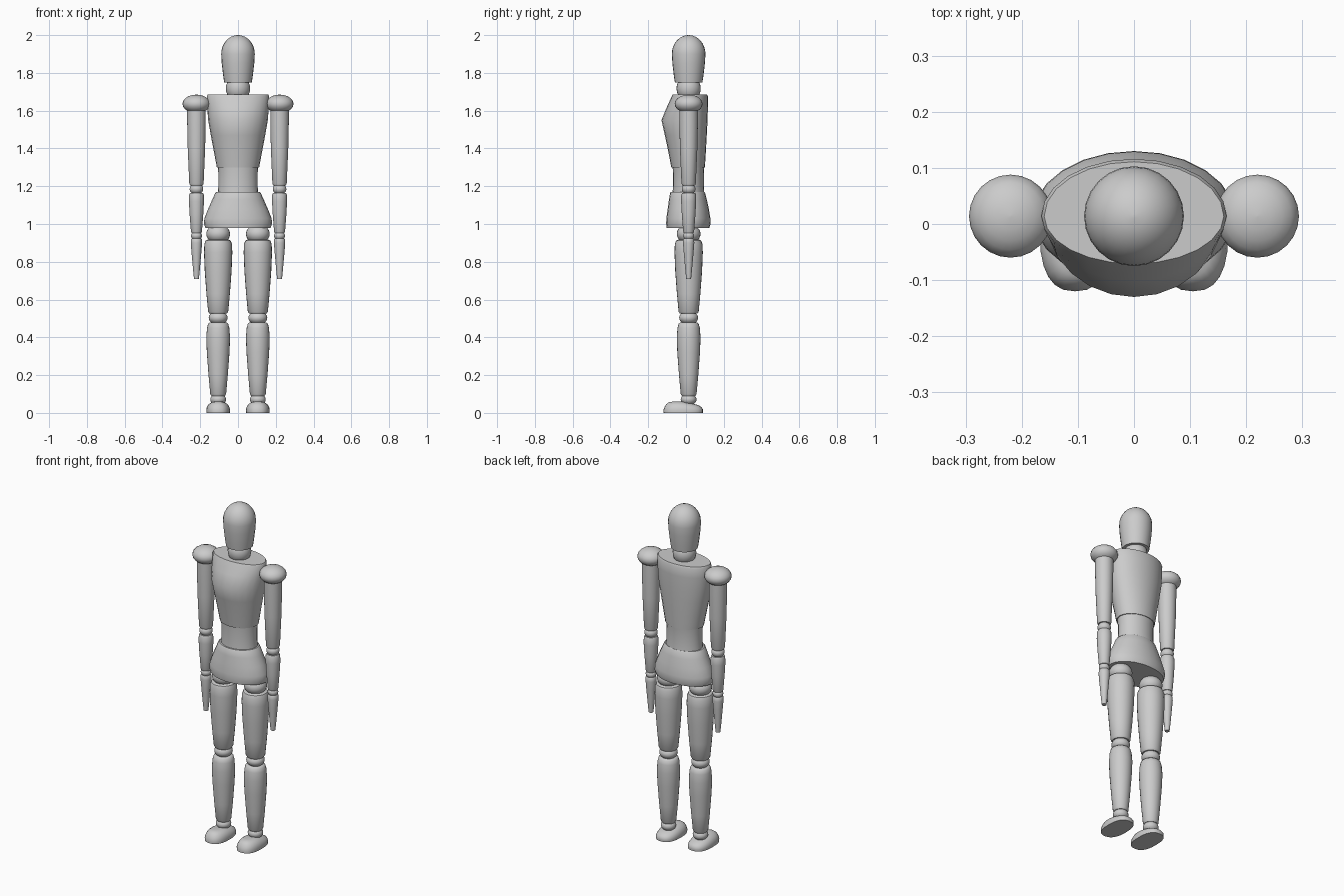
import bpy, bmesh, math

cube = bpy.data.objects.get("Cube")
if cube:
    bpy.data.objects.remove(cube, do_unlink=True)

wood = bpy.data.materials.new("plain_grey")
wood.use_nodes = True
wood.diffuse_color = (0.6, 0.6, 0.6, 1)
wood.node_tree.nodes["Principled BSDF"].inputs["Base Color"].default_value = (0.6, 0.6, 0.6, 1)

SIDES = 24
AXIS_Y = 0.014


def loft(name, rings, x=0, y=AXIS_Y, power=1.0):
    """Stack capped rings given as (z, half width, front depth, back depth)."""
    bm = bmesh.new()
    loops = []
    for z, rx, front, back in rings:
        loop = []
        for i in range(SIDES):
            a = math.tau * i / SIDES
            c, s = math.cos(a), math.sin(a)
            px = math.copysign(abs(c) ** power, c) * rx
            py = math.copysign(abs(s) ** power, s) * (back if s > 0 else front)
            loop.append(bm.verts.new((x + px, y + py, z)))
        loops.append(loop)
    for low, high in zip(loops, loops[1:]):
        for i in range(SIDES):
            j = (i + 1) % SIDES
            bm.faces.new((low[i], low[j], high[j], high[i]))
    bm.faces.new(loops[0][::-1])
    bm.faces.new(loops[-1])
    bmesh.ops.recalc_face_normals(bm, faces=bm.faces)
    mesh = bpy.data.meshes.new(name)
    bm.to_mesh(mesh)
    bm.free()
    obj = bpy.data.objects.new(name, mesh)
    bpy.context.collection.objects.link(obj)
    mesh.materials.append(wood)
    bpy.ops.object.select_all(action="DESELECT")
    obj.select_set(True)
    bpy.context.view_layer.objects.active = obj
    bpy.ops.object.shade_smooth_by_angle(angle=math.radians(38))
    return obj


def turned(name, profile, x=0):
    """Round part from (z, radius) pairs."""
    return loft(name, [(z, r, r, r) for z, r in profile], x)


def ball(name, low, high, radius, x=0, steps=8, cut=0.0):
    """Squashed ball between two heights; cut trims the poles."""
    mid, half = (low + high) / 2, (high - low) / 2
    top = math.pi / 2 - max(cut, 0.02)
    angles = [-top + 2 * top * i / steps for i in range(steps + 1)]
    return turned(name, [(mid + half * math.sin(a) / math.sin(top), radius * math.cos(a))
                         for a in angles], x)


# Head: tapered jaw with a domed crown
dome = [(1.9 + 0.1 * math.sin(a), 0.089 * math.cos(a))
        for a in (math.radians(d) for d in range(0, 90, 11))]
turned("head", [(1.75, 0.073), (1.79, 0.079), (1.85, 0.086)] + dome + [(2.0, 0.002)])
ball("neck", 1.675, 1.76, 0.064, cut=0.9)

# Torso
loft("chest", [(1.3, 0.112, 0.092, 0.086), (1.38, 0.127, 0.107, 0.091),
               (1.47, 0.144, 0.126, 0.096), (1.55, 0.158, 0.144, 0.1),
               (1.62, 0.163, 0.115, 0.102), (1.675, 0.165, 0.09, 0.102),
               (1.685, 0.16, 0.085, 0.097)])
loft("waist", [(1.165, 0.107, 0.085, 0.083), (1.2, 0.104, 0.083, 0.08),
               (1.27, 0.104, 0.083, 0.08), (1.305, 0.107, 0.085, 0.083)])
loft("pelvis", [(0.98, 0.173, 0.116, 0.11), (1.0, 0.18, 0.119, 0.116),
                (1.03, 0.178, 0.118, 0.115), (1.08, 0.158, 0.111, 0.107),
                (1.13, 0.136, 0.104, 0.096), (1.165, 0.12, 0.098, 0.087),
                (1.17, 0.115, 0.094, 0.083)])

# Limbs
for side, sign in (("left", 1), ("right", -1)):
    arm, leg = sign * 0.22, sign * 0.105

    ball(side + "_shoulder", 1.587, 1.685, 0.074, arm, 10)
    turned(side + "_upper_arm", [(1.205, 0.034), (1.215, 0.038), (1.4, 0.046),
                                 (1.54, 0.049), (1.6, 0.049)], arm)
    ball(side + "_elbow", 1.16, 1.21, 0.036, arm, cut=0.6)
    turned(side + "_forearm", [(0.953, 0.026), (0.96, 0.029), (1.05, 0.036),
                               (1.12, 0.04), (1.155, 0.039), (1.165, 0.034)], arm)
    ball(side + "_wrist", 0.918, 0.958, 0.029, arm, cut=0.6)
    turned(side + "_hand", [(0.71, 0.013), (0.76, 0.018), (0.85, 0.026),
                            (0.9, 0.03), (0.918, 0.029), (0.924, 0.025)], arm)

    ball(side + "_hip", 0.905, 0.99, 0.063, leg, cut=0.6)
    turned(side + "_thigh", [(0.525, 0.046), (0.535, 0.053), (0.63, 0.062),
                             (0.75, 0.071), (0.85, 0.075), (0.895, 0.073),
                             (0.912, 0.066), (0.917, 0.056)], leg)
    ball(side + "_knee", 0.473, 0.533, 0.05, leg, cut=0.6)
    turned(side + "_shin", [(0.09, 0.036), (0.1, 0.042), (0.2, 0.051),
                            (0.32, 0.06), (0.4, 0.063), (0.45, 0.059),
                            (0.472, 0.053), (0.478, 0.045)], leg)
    ball(side + "_ankle", 0.045, 0.097, 0.042, leg, cut=0.6)

    # Foot: flat sole, rounded upper that is lower at the heel
    foot = loft(side + "_foot", [(0, 0.062, 0.105, 0.103), (0.015, 0.063, 0.106, 0.104),
                                 (0.03, 0.06, 0.1, 0.103), (0.045, 0.052, 0.092, 0.096),
                                 (0.056, 0.036, 0.078, 0.08), (0.06, 0.018, 0.055, 0.05)],
                leg, -0.014, power=0.8)
    for v in foot.data.vertices:
        if v.co.y > -0.02:
            v.co.z *= 1 - 3.2 * (v.co.y + 0.02)
